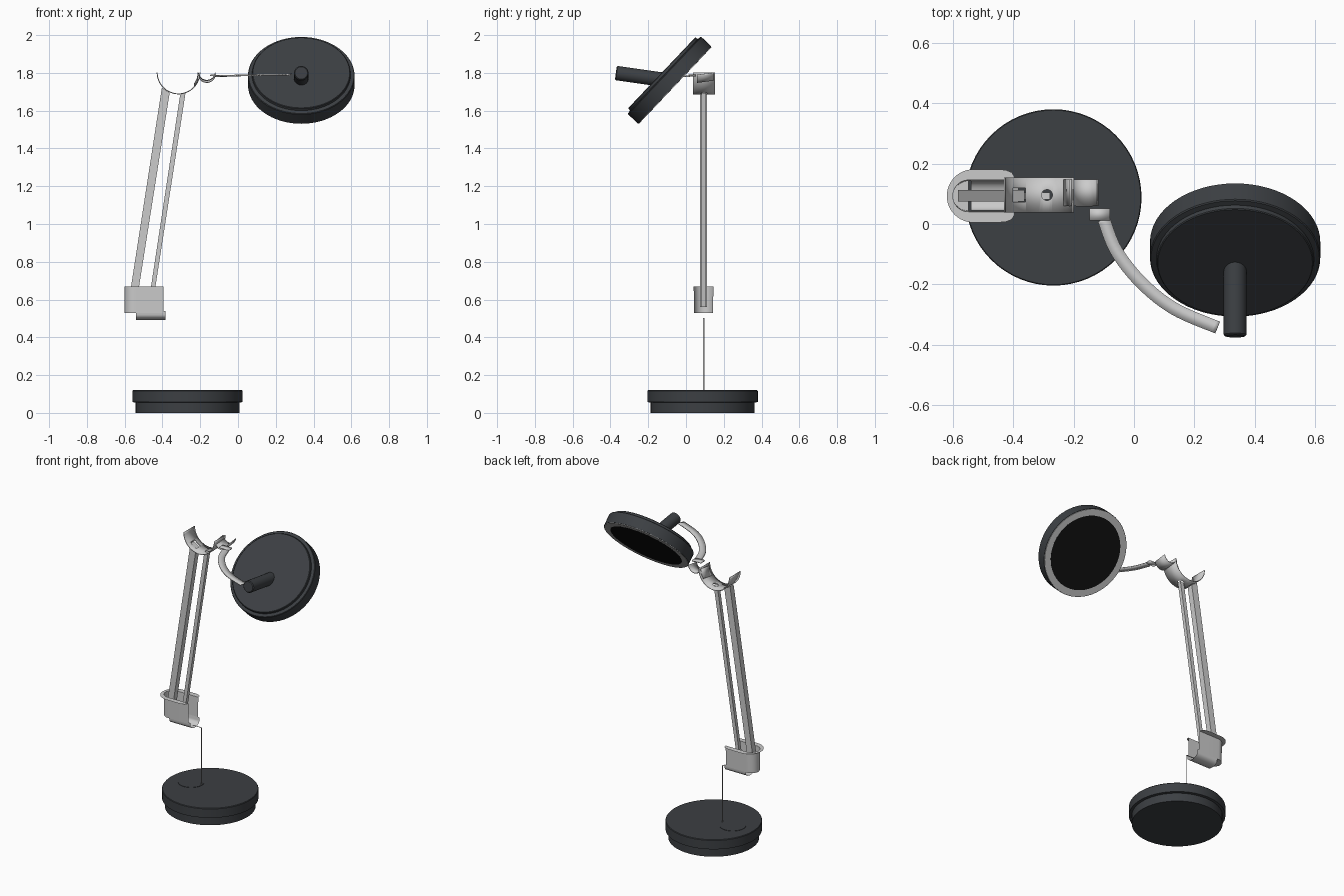
import bpy, math
from mathutils import Vector, Matrix

if "Cube" in bpy.data.objects:
    bpy.data.objects.remove(bpy.data.objects["Cube"])

YC = 0.093  # centre line of base and stand


def mat(name, c):
    m = bpy.data.materials.new(name)
    m.diffuse_color = (*c, 1)
    m.use_nodes = True
    m.node_tree.nodes["Principled BSDF"].inputs["Base Color"].default_value = m.diffuse_color
    return m


DARK = mat("dark", (0.045, 0.05, 0.056))
BLACK = mat("black", (0.006, 0.006, 0.006))


def make(name, verts, faces, material=None, angle=30, thick=0):
    me = bpy.data.meshes.new(name)
    me.from_pydata([tuple(v) for v in verts], [], faces)
    me.update()
    ob = bpy.data.objects.new(name, me)
    bpy.context.collection.objects.link(ob)
    if material:
        me.materials.append(material)
    bpy.ops.object.select_all(action='DESELECT')
    ob.select_set(True)
    bpy.context.view_layer.objects.active = ob
    bpy.ops.object.shade_smooth_by_angle(angle=math.radians(angle))
    if thick:
        s = ob.modifiers.new("thickness", 'SOLIDIFY')
        s.thickness, s.offset = thick, 0
    return ob


def lathe(name, profile, centre, axis=(0, 0, 1), material=None, n=64):
    """Spin (radius, height) points, listed bottom to top, capping both ends."""
    rot = Vector((0, 0, 1)).rotation_difference(Vector(axis)).to_matrix()
    v = [rot @ Vector((r * math.cos(2 * math.pi * i / n), r * math.sin(2 * math.pi * i / n), h)) + Vector(centre)
         for r, h in profile for i in range(n)]
    f = [(k * n + i, k * n + (i + 1) % n, (k + 1) * n + (i + 1) % n, (k + 1) * n + i)
         for k in range(len(profile) - 1) for i in range(n)]
    top = (len(profile) - 1) * n
    f += [tuple(range(n))[::-1], tuple(range(top, top + n))]
    return make(name, v, f, material)


def sheet(name, rows, **kw):
    """Quad strip through two matching rows of points."""
    a, b = rows
    n = len(a)
    return make(name, list(a) + list(b), [(i, i + 1, n + i + 1, n + i) for i in range(n - 1)], **kw)


def prism(name, pts, hw):
    """Extrude an xz polygon across y, around the centre line."""
    n = len(pts)
    v = [(x, YC + s * hw, z) for s in (-1, 1) for x, z in pts]
    f = [(i, (i + 1) % n, n + (i + 1) % n, n + i) for i in range(n)]
    return make(name, v, f + [tuple(range(n))[::-1], tuple(range(n, 2 * n))])


def arc(cx, cz, r, a0, a1, n=24):
    return [(cx + r * math.cos(math.radians(a0 + (a1 - a0) * i / n)),
             cz + r * math.sin(math.radians(a0 + (a1 - a0) * i / n))) for i in range(n + 1)]


# Base
lathe("base", [(0.275, 0), (0.275, 0.055), (0.292, 0.057), (0.292, 0.116), (0.289, 0.12)],
      (-0.267, 0.088, 0), material=DARK)
lathe("base_switch", [(0.08, 0.11), (0.08, 0.122)], (-0.41, YC, 0), material=DARK)

# Thin post strip with its bent top
post = [(-0.335, 0.12), (-0.335, 0.503), (-0.40, 0.503)]
sheet("post", [[(x, YC + s * 0.004, z) for x, z in post] for s in (-1, 1)], angle=20)


# Lower holder: rim, shell, floor and trough
def plan(xs, ys, xc, hw):
    end = list(zip(xs, ys))
    return ([(x, YC + y) for x, y in end] + [(x, YC + y) for x, y in arc(xc, 0, hw, 90, 270)]
            + [(x, YC - y) for x, y in reversed(end)])


xs = (-0.395, -0.405, -0.425, -0.45)
outer = plan(xs, (0.062, 0.078, 0.086, 0.088), -0.532, 0.088)
inner = plan(xs, (0.0525,) * 4, -0.5475, 0.0525)
low = [(x, YC + (y - YC) * 0.94) for x, y in inner]
sheet("holder_rim", [[(x, y, 0.67) for x, y in outer], [(x, y, 0.67) for x, y in inner]])
sheet("holder_shell", [[(x, y, 0.67) for x, y in inner], [(x, y, 0.53) for x, y in low]])
left = [(x, y, 0.53) for x, y in low if x <= -0.54]
make("holder_floor", left, [tuple(range(len(left)))])
trough = [(-0.049, 0.54)] + [(0.047 * math.cos(t), 0.522 + 0.03 * math.sin(t))
                             for t in [math.pi * (1 + i / 16) for i in range(17)]] + [(0.049, 0.54)]
sheet("holder_trough", [[(x, YC + y, z) for y, z in trough] for x in (-0.54, -0.383)])

# Two slanting arms
prism("main_arm", [(-0.583, 0.56), (-0.541, 0.56), (-0.362, 1.694), (-0.403, 1.722)], 0.019)
prism("thin_arm", [(-0.477, 0.56), (-0.454, 0.56), (-0.278, 1.693), (-0.306, 1.686)], 0.012)

# Large open clip with a square and a round hole
clip = sheet("large_clip", [[(x, YC + 0.003 + s * 0.058, z) for x, z in arc(-0.315, 1.802, 0.113, 180, 360, 32)]
                            for s in (-1, 1)], thick=0.005)
bpy.ops.mesh.primitive_cube_add(size=1, location=(-0.38, YC + 0.003, 1.73))
square = bpy.context.object
square.scale = (0.042, 0.046, 0.12)
bpy.ops.mesh.primitive_cylinder_add(radius=0.018, depth=0.12, location=(-0.288, YC + 0.003, 1.69))
for cutter, name in ((square, "square_hole_cutter"), (bpy.context.object, "round_hole_cutter")):
    cutter.name = name
    cutter.hide_render = True
    m = clip.modifiers.new(name, 'BOOLEAN')
    m.object, m.solver, m.operation = cutter, 'EXACT', 'DIFFERENCE'
    bpy.ops.object.select_all(action='DESELECT')
    bpy.context.view_layer.objects.active = clip
    clip.select_set(True)
    bpy.ops.object.modifier_apply(modifier=clip.modifiers[0].name)
    while clip.modifiers:
        bpy.ops.object.modifier_apply(modifier=clip.modifiers[0].name)
    bpy.data.objects.remove(cutter)

# Small clip, slightly tilted, with a tail on the large clip
small = [(-0.232, 1.735), (-0.215, 1.765), (-0.213, 1.795)] + arc(-0.165, 1.80, 0.045, 190, 355, 18)
sheet("small_clip", [[(x, YC + 0.01 + s * 0.044, z + s * 0.006) for x, z in small] for s in (-1, 1)], thick=0.004)

# Curved flat strip reaching round to the lamp head
mid = [(-0.10, 0.015), (-0.058, -0.09), (0.025, -0.195), (0.134, -0.281), (0.277, -0.343)]
path = []
for i in range(4):  # smooth interpolation through the points
    p0, p1, p2, p3 = (Vector(mid[min(max(j, 0), 4)]) for j in (i - 1, i, i + 1, i + 2))
    for k in range(8 + (i == 3)):
        t = k / 8
        path.append(0.5 * (2 * p1 + (p2 - p0) * t + (2 * p0 - 5 * p1 + 4 * p2 - p3) * t * t
                           + (3 * p1 - p0 - 3 * p2 + p3) * t ** 3))
rows = [[], []]
for i, p in enumerate(path):
    d = (path[min(i + 1, len(path) - 1)] - path[max(i - 1, 0)]).normalized()
    for s, row in zip((-1, 1), rows):
        q = p + Vector((-d.y, d.x)) * s * 0.021
        row.append((q.x, q.y, 1.782 + 0.01 * i / len(path)))
sheet("head_strip", rows, thick=0.008)
sheet("strip_tab", [[(-0.147, y, 1.788), (-0.08, y, 1.784)] for y in (0.012, 0.052)], thick=0.008)

# Lamp head: housing, rim ring, black diffuser and handle
axis = Vector((0, -0.726, 0.688)).normalized()
head = (0.335, -0.093, 1.767)
lathe("head_housing", [(0.262, -0.035), (0.262, -0.046), (0.282, -0.046), (0.282, 0.026), (0.279, 0.03),
                       (0.261, 0.033), (0.259, 0.046), (0.256, 0.049)], head, axis, DARK)
lathe("head_ring", [(0.238, -0.04), (0.238, -0.049), (0.279, -0.049), (0.28, -0.044)], head, axis)
lathe("diffuser", [(0.238, -0.0495), (0.238, -0.038)], head, axis, BLACK)
lathe("head_handle", [(0.038, 0), (0.038, 0.262), (0.033, 0.267)], (0.335, -0.107, 1.762),
      (0, -0.99, 0.14), DARK, 32)
